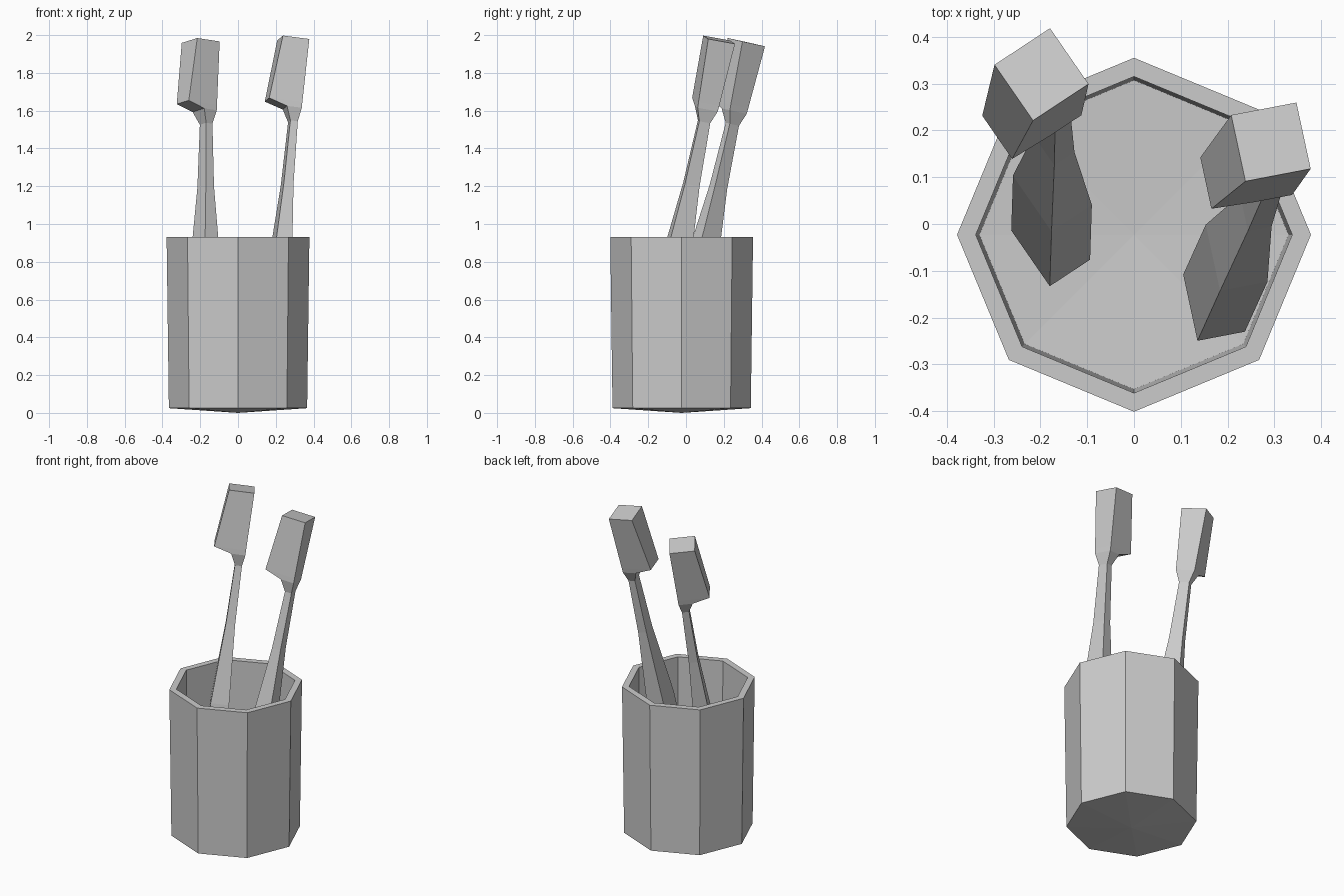
import bpy
import bmesh
import math
from mathutils import Matrix, Vector

cube = bpy.data.objects.get("Cube")
if cube:
    bpy.data.objects.remove(cube, do_unlink=True)

# One flat grey for everything
grey = bpy.data.materials.new("light_grey")
grey.use_nodes = True
GREY = (0.6, 0.6, 0.6, 1)
grey.diffuse_color = GREY
grey.node_tree.nodes["Principled BSDF"].inputs["Base Color"].default_value = GREY


def loft(name, rings, apexes=None):
    """Skin equal-sized rings of points; close the ends flat or with apex points."""
    bm = bmesh.new()
    loops = [[bm.verts.new(p) for p in ring] for ring in rings]
    n = len(loops[0])
    for a, b in zip(loops, loops[1:]):
        for i in range(n):
            j = (i + 1) % n
            bm.faces.new((a[i], a[j], b[j], b[i]))
    for k, loop in enumerate((loops[0], loops[-1])):
        if apexes:
            tip = bm.verts.new(apexes[k])
            for i in range(n):
                bm.faces.new((loop[i], loop[(i + 1) % n], tip))
        else:
            bm.faces.new(loop)
    bmesh.ops.recalc_face_normals(bm, faces=bm.faces)
    mesh = bpy.data.meshes.new(name)
    bm.to_mesh(mesh)
    bm.free()
    mesh.materials.append(grey)
    obj = bpy.data.objects.new(name, mesh)
    bpy.context.collection.objects.link(obj)
    return obj


def octagon(radius, z):
    return [(radius * math.cos(i * math.pi / 4), radius * math.sin(i * math.pi / 4), z)
            for i in range(8)]


# Hollow eight-sided cup with a slightly pointed base
cup_profile = [(0.366, 0.025), (0.378, 0.93), (0.338, 0.93), (0.33, 0.075)]
cup = loft("cup", [octagon(r, z) for r, z in cup_profile],
           apexes=[(0, 0, 0), (0, 0, 0.06)])
cup.location.y = -0.023

# Brush sections: height, bristle side, back side, half width
brush_sections = [
    (0.00, -0.052, 0.052, 0.0735),
    (0.54, -0.052, 0.052, 0.0735),
    (1.00, -0.026, 0.026, 0.040),
    (1.34, -0.020, 0.020, 0.030),
    (1.41, -0.050, 0.030, 0.055),
    (1.44, -0.150, 0.030, 0.057),
    (1.78, -0.110, 0.033, 0.0735),
]
lean = Vector((0, 0, 1)).rotation_difference(Vector((0.13, 0.18, 1))).to_matrix().to_4x4()

# Two leaning brushes, each turned about the vertical
for name, foot, turn in (("right_brush", (-0.178, -0.045, 0.22), 34),
                         ("left_brush", (0.171, -0.169, 0.233), 11.5)):
    rings = [[(a, -w, h), (b, -w, h), (b, w, h), (a, w, h)]
             for h, a, b, w in brush_sections]
    brush = loft(name, rings)
    brush.matrix_world = (Matrix.Translation(foot)
                          @ Matrix.Rotation(math.radians(turn), 4, 'Z') @ lean)
